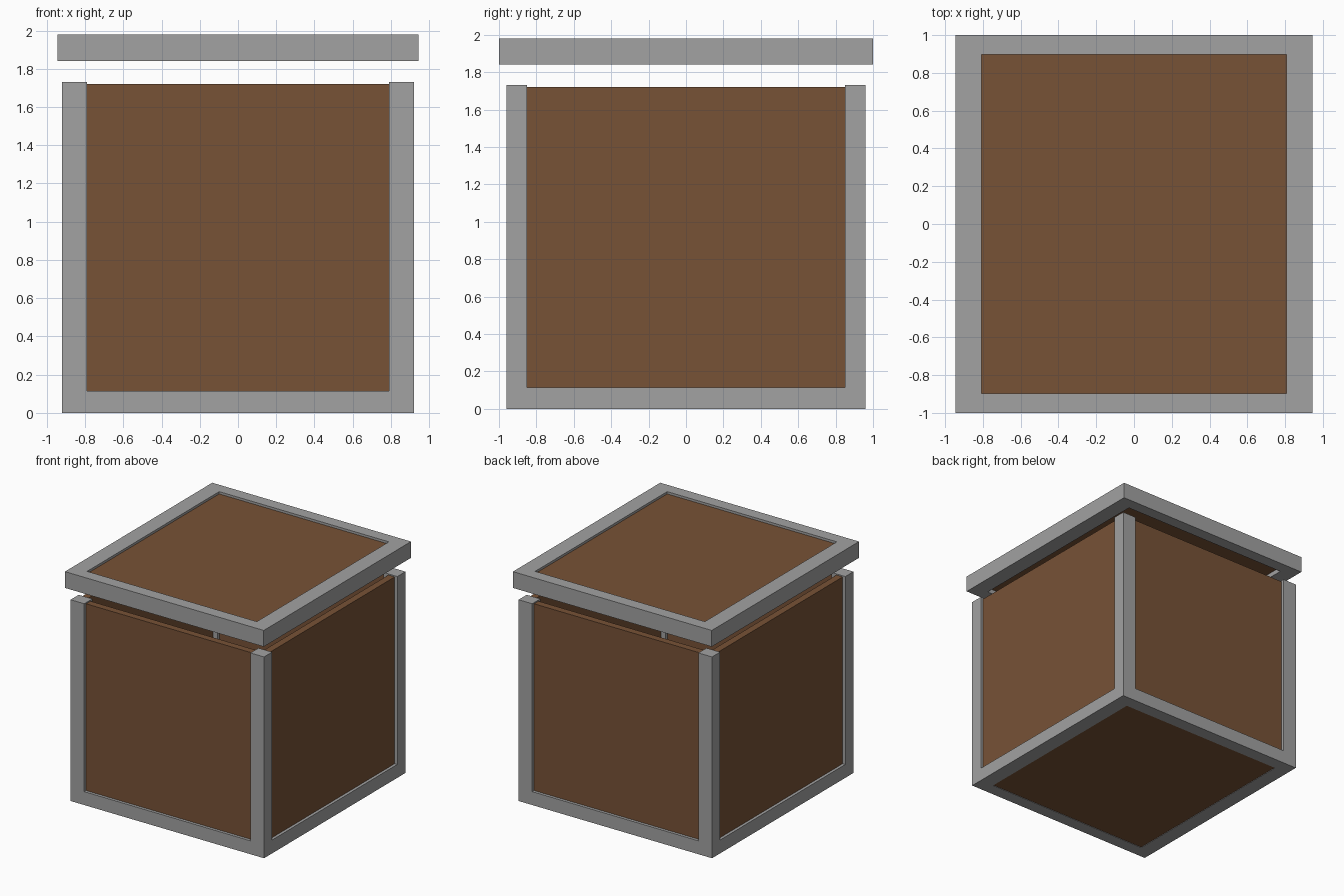
import bpy
import bmesh
from mathutils import Vector

if "Cube" in bpy.data.objects:
    bpy.data.objects.remove(bpy.data.objects["Cube"])


def material(name, rgb):
    m = bpy.data.materials.new(name)
    m.diffuse_color = (*rgb, 1.0)
    m.use_nodes = True
    m.node_tree.nodes["Principled BSDF"].inputs["Base Color"].default_value = m.diffuse_color
    return m


GREY = material("grey metal", (0.36, 0.36, 0.36))
BROWN = material("brown wood", (0.185, 0.084, 0.037))


def box(name, lo, hi, mat):
    """Axis-aligned box between two corners."""
    lo, hi = Vector(lo), Vector(hi)
    bm = bmesh.new()
    bmesh.ops.create_cube(bm, size=1.0)
    for v in bm.verts:
        v.co = Vector([(lo[i] + hi[i]) / 2 + v.co[i] * (hi[i] - lo[i]) for i in range(3)])
    me = bpy.data.meshes.new(name)
    bm.to_mesh(me)
    bm.free()
    me.materials.append(mat)
    ob = bpy.data.objects.new(name, me)
    bpy.context.collection.objects.link(ob)
    return ob


def frame(name, x, y, wx, wy, z0, z1):
    """Rectangular ring with mitred corners, as one closed mesh."""
    bm = bmesh.new()
    rings = []
    for rx, ry, z in ((x, y, z0), (x, y, z1), (x - wx, y - wy, z1), (x - wx, y - wy, z0)):
        rings.append([bm.verts.new((sx * rx, sy * ry, z))
                      for sx, sy in ((-1, -1), (1, -1), (1, 1), (-1, 1))])
    for k in range(4):
        a, b = rings[k], rings[(k + 1) % 4]
        for i in range(4):
            j = (i + 1) % 4
            bm.faces.new((a[i], a[j], b[j], b[i]))
    bmesh.ops.recalc_face_normals(bm, faces=bm.faces)
    me = bpy.data.meshes.new(name)
    bm.to_mesh(me)
    bm.free()
    me.materials.append(GREY)
    ob = bpy.data.objects.new(name, me)
    bpy.context.collection.objects.link(ob)
    return ob


X, Y = 0.92, 0.96            # body half sizes
PX, PY = 0.13, 0.11          # post widths
RAIL, POST, PANEL = 0.115, 1.73, 1.72
RECESS, THICK = 0.025, 0.06

# Base frame and floor panel
frame("base_frame", X, Y, PX, PY, 0.0, RAIL)
box("floor_panel", (PX - X, PY - Y, 0.004), (X - PX, Y - PY, 0.065), BROWN)

# Corner posts
for sx, side in ((-1, "left"), (1, "right")):
    for sy, end in ((-1, "front"), (1, "back")):
        xs = sorted((sx * X, sx * (X - PX)))
        ys = sorted((sy * Y, sy * (Y - PY)))
        box(f"{end}_{side}_post", (xs[0], ys[0], RAIL), (xs[1], ys[1], POST), GREY)

# Recessed wall panels, open at the top
for s, end, side in ((-1, "front", "left"), (1, "back", "right")):
    ys = sorted((s * (Y - RECESS), s * (Y - RECESS - THICK)))
    box(f"{end}_panel", (PX - X, ys[0], RAIL), (X - PX, ys[1], PANEL), BROWN)
    xs = sorted((s * (X - RECESS), s * (X - RECESS - THICK)))
    box(f"{side}_panel", (xs[0], PY - Y, RAIL), (xs[1], Y - PY, PANEL), BROWN)

# Floating lid: frame with a recessed panel
frame("lid_frame", 0.945, 1.0, 0.138, 0.103, 1.84, 1.98)
box("lid_panel", (-0.807, -0.897, 1.88), (0.807, 0.897, 1.96), BROWN)
